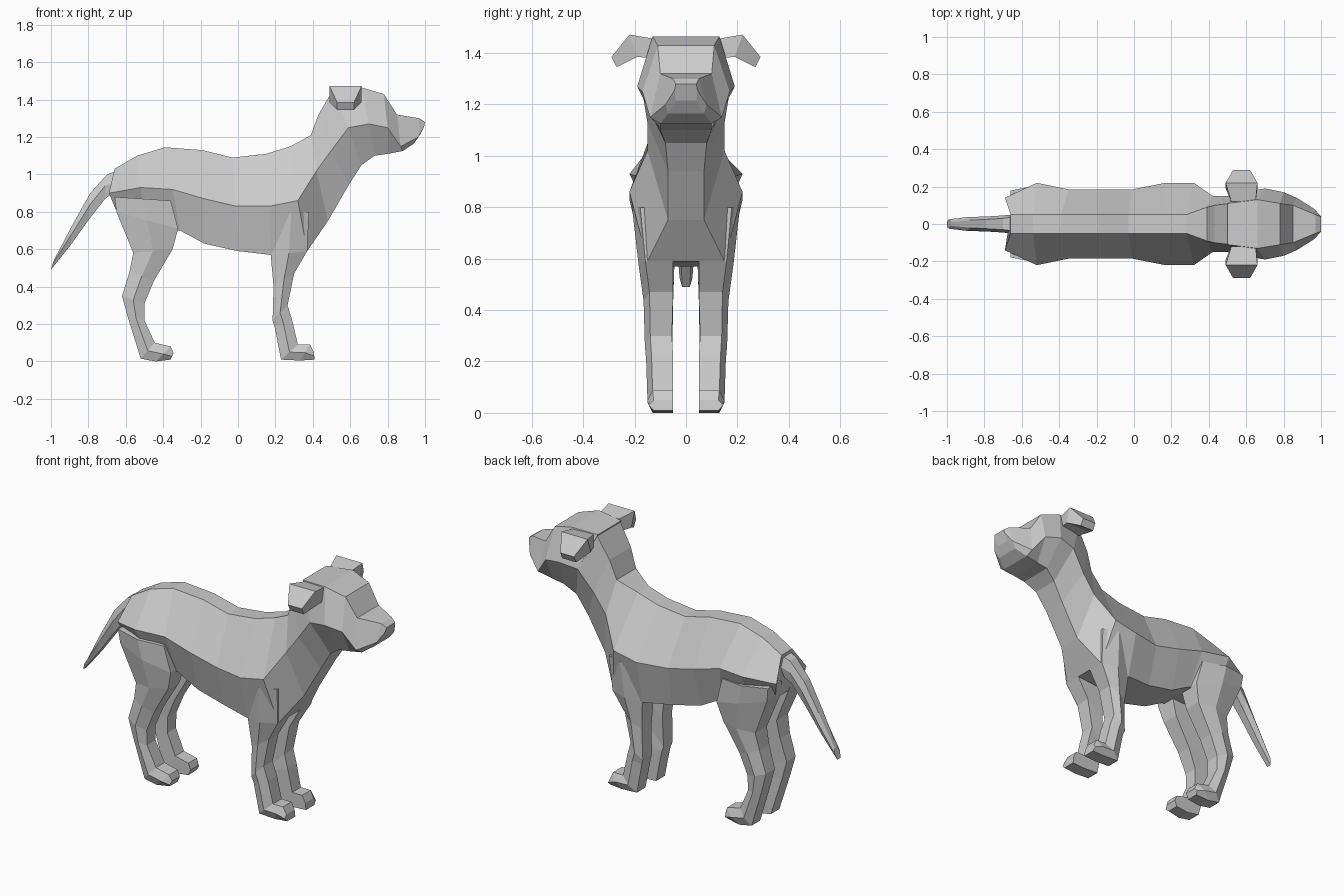
import bpy, bmesh


def loft(name, rings, mirror=False):
    """Skin a list of equal-sized closed rings and cap both ends."""
    bm = bmesh.new()
    vs = [[bm.verts.new(p) for p in r] for r in rings]
    n = len(vs[0])
    for a, b in zip(vs, vs[1:]):
        for i in range(n):
            j = (i + 1) % n
            bm.faces.new((a[i], a[j], b[j], b[i]))
    bm.faces.new(vs[0][::-1])
    bm.faces.new(vs[-1])
    bmesh.ops.recalc_face_normals(bm, faces=bm.faces)
    me = bpy.data.meshes.new(name)
    bm.to_mesh(me)
    bm.free()
    ob = bpy.data.objects.new(name, me)
    bpy.context.collection.objects.link(ob)
    if mirror:
        ob.modifiers.new("Mirror", 'MIRROR').use_axis = (False, True, False)
        ob.modifiers["Mirror"].use_mirror_merge = False
    return ob


def hexring(top, mid, bot):
    """Six-sided ring, symmetric in y; each argument is (x, z, half width)."""
    half = [(x, w, z) for x, z, w in (top, mid, bot)]
    return half + [(x, -y, z) for x, y, z in reversed(half)]


def legring(xb, zb, xf, zf, yi, yo):
    """Leg section from back point to front point, with a bulged outer side."""
    xm, zm = (xb + xf) / 2, (zb + zf) / 2
    e = yi + (yo - yi) * 0.8
    return [(xb, yi, zb), (xf, yi, zf), (xf, e, zf), (xm, yo, zm), (xb, e, zb)]


# Torso and neck, rump to skull
torso = [
    ((-.66, 1.03, .05), (-.69, .90, .14), (-.64, .78, .08)),
    ((-.54, 1.10, .05), (-.52, .93, .22), (-.50, .69, .10)),
    ((-.39, 1.145, .05), (-.35, .92, .185), (-.31, .70, .12)),
    ((-.19, 1.13, .05), (-.18, .87, .185), (-.18, .63, .12)),
    ((-.03, 1.09, .05), (-.01, .83, .185), (.00, .59, .13)),
    ((.15, 1.11, .05), (.17, .83, .22), (.175, .57, .16)),
    ((.28, 1.15, .05), (.32, .86, .22), (.37, .59, .15)),
    ((.39, 1.21, .09), (.42, 1.02, .15), (.48, .75, .07)),
    ((.43, 1.32, .10), (.50, 1.13, .15), (.59, .94, .07)),
    ((.51, 1.455, .11), (.59, 1.25, .17), (.66, 1.05, .08)),
]
loft("body", [hexring(*r) for r in torso])

# Head, skull to nose
head = [
    ((.50, 1.455, .11), (.59, 1.25, .17), (.66, 1.05, .08)),
    ((.66, 1.465, .13), (.70, 1.27, .19), (.73, 1.10, .10)),
    ((.78, 1.43, .11), (.80, 1.25, .17), (.80, 1.11, .10)),
    ((.85, 1.32, .10), (.87, 1.15, .14), (.88, 1.125, .10)),
    ((.97, 1.30, .05), (.965, 1.20, .08), (.94, 1.165, .07)),
    ((1.0, 1.28, .04), (.995, 1.255, .045), (.975, 1.215, .04)),
]
loft("head", [hexring(*r) for r in head])

# Tail
tail = [
    ((-.62, 1.03, .04), (-.65, .96, .05), (-.67, .90, .04)),
    ((-.70, 1.00, .03), (-.71, .94, .045), (-.71, .87, .03)),
    ((-.79, .90, .025), (-.79, .84, .04), (-.80, .755, .025)),
    ((-.88, .74, .02), (-.89, .68, .037), (-.90, .615, .02)),
    ((-.98, .55, .01), (-.99, .525, .025), (-1.0, .49, .015)),
]
loft("tail", [hexring(*r) for r in tail])

# Hind legs, thigh to paw
hind = [
    (-.66, .88, -.36, .86, .05, .21),
    (-.65, .80, -.32, .71, .04, .205),
    (-.56, .58, -.35, .60, .045, .18),
    (-.58, .48, -.45, .43, .05, .165),
    (-.62, .35, -.50, .31, .055, .16),
    (-.59, .24, -.50, .22, .055, .155),
    (-.52, .015, -.445, .10, .05, .15),
    (-.44, .0, -.36, .08, .05, .15),
    (-.36, .01, -.345, .045, .05, .14),
]
loft("hind_leg", [legring(*r) for r in hind], True)

# Front legs, shoulder to paw
front = [
    (.19, .80, .38, .80, .05, .21),
    (.175, .57, .37, .59, .05, .185),
    (.19, .40, .30, .47, .05, .165),
    (.185, .22, .265, .30, .055, .16),
    (.195, .19, .29, .22, .05, .155),
    (.23, .01, .32, .09, .05, .15),
    (.33, .005, .385, .09, .05, .15),
    (.41, .01, .405, .05, .05, .145),
]
loft("front_leg", [legring(*r) for r in front], True)

# Ears: folded flaps
ear = [
    (.12, .52, .65, 1.455, 1.38, 0),
    (.22, .49, .66, 1.472, 1.385, -.03),
    (.29, .53, .62, 1.385, 1.345, -.02),
]
loft("ear", [[(a, y, zt), (b, y, zt), (b, y + d, zb), (a, y + d, zb)]
             for y, a, b, zt, zb, d in ear], True)
